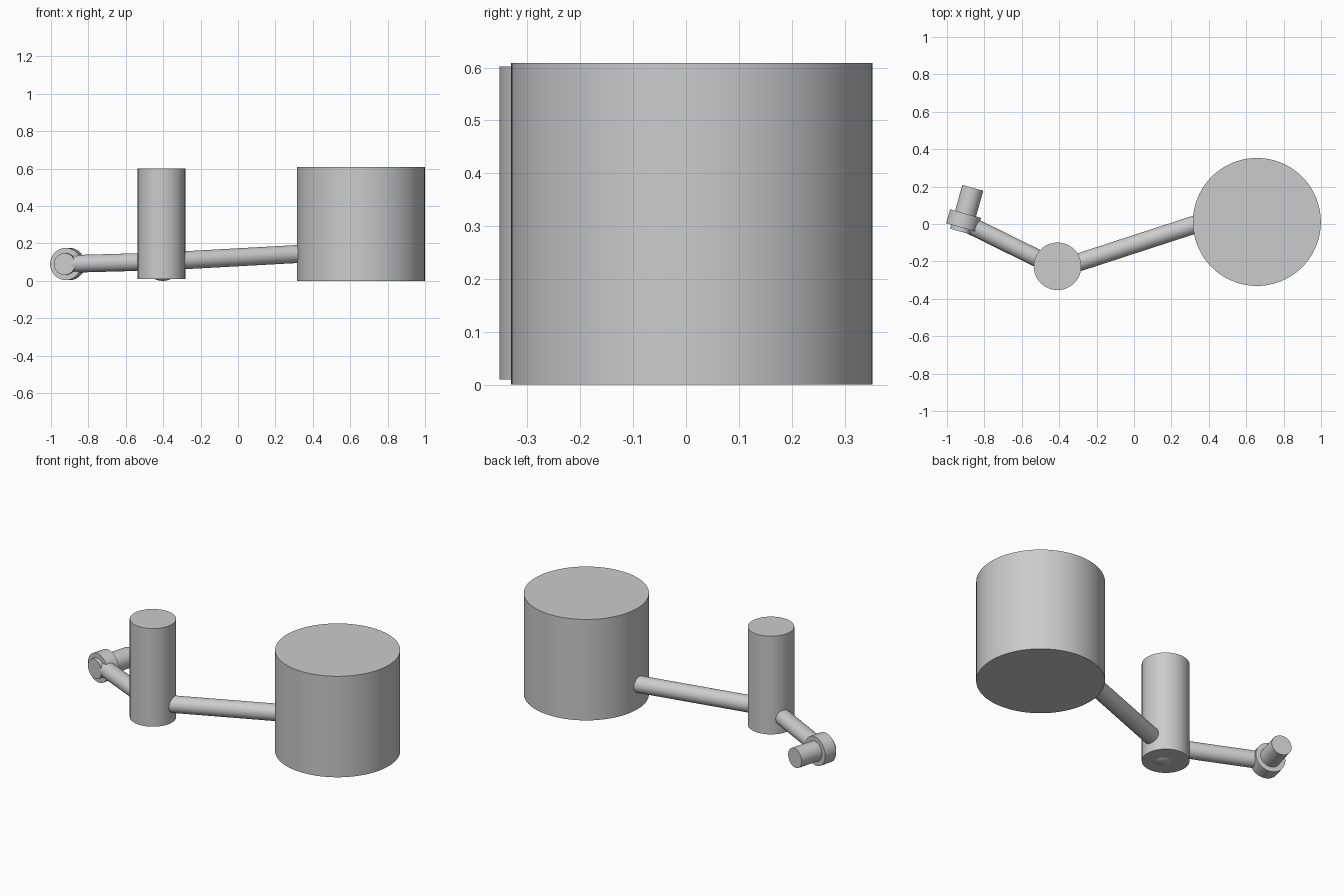
import bpy
from mathutils import Vector

if "Cube" in bpy.data.objects:
    bpy.data.objects.remove(bpy.data.objects["Cube"])

grey = bpy.data.materials.new("plain grey")
grey.diffuse_color = (0.6, 0.6, 0.6, 1)
grey.use_nodes = True
grey.node_tree.nodes["Principled BSDF"].inputs["Base Color"].default_value = grey.diffuse_color


def finish(name):
    ob = bpy.context.object
    ob.name = name
    ob.data.materials.append(grey)
    bpy.ops.object.shade_smooth_by_angle(angle=0.6)
    return ob


def rod(name, start, end, radius, sides=64):
    """Capped cylinder running between two points."""
    a, b = Vector(start), Vector(end)
    axis = b - a
    bpy.ops.mesh.primitive_cylinder_add(
        vertices=sides, radius=radius, depth=axis.length, location=(a + b) / 2,
        rotation=axis.to_track_quat('Z', 'Y').to_euler())
    return finish(name)


# Upright drums
rod("large_drum", (0.657, 0.011, 0), (0.657, 0.011, 0.609), 0.342, 96)
rod("small_drum", (-0.409, -0.226, 0.01), (-0.409, -0.226, 0.602), 0.127)

# Ball joint in the small drum, just poking out below
joint = Vector((-0.402, -0.24, 0.104))
bpy.ops.mesh.primitive_uv_sphere_add(segments=48, ring_count=24, radius=0.104, location=joint)
finish("ball_joint")

# Connecting pipes
rod("long_pipe", joint, (0.42, 0.028, 0.149), 0.048)
rod("short_pipe", joint, (-0.915, 0.013, 0.09), 0.047)

# Collar and the pin passing through it
centre = Vector((-0.911, 0.018, 0.09))
axis = Vector((0.27, 0.963, 0)).normalized()
rod("collar", centre - axis * 0.039, centre + axis * 0.039, 0.086)
rod("pin", centre - axis * 0.061, centre + axis * 0.182, 0.058)
